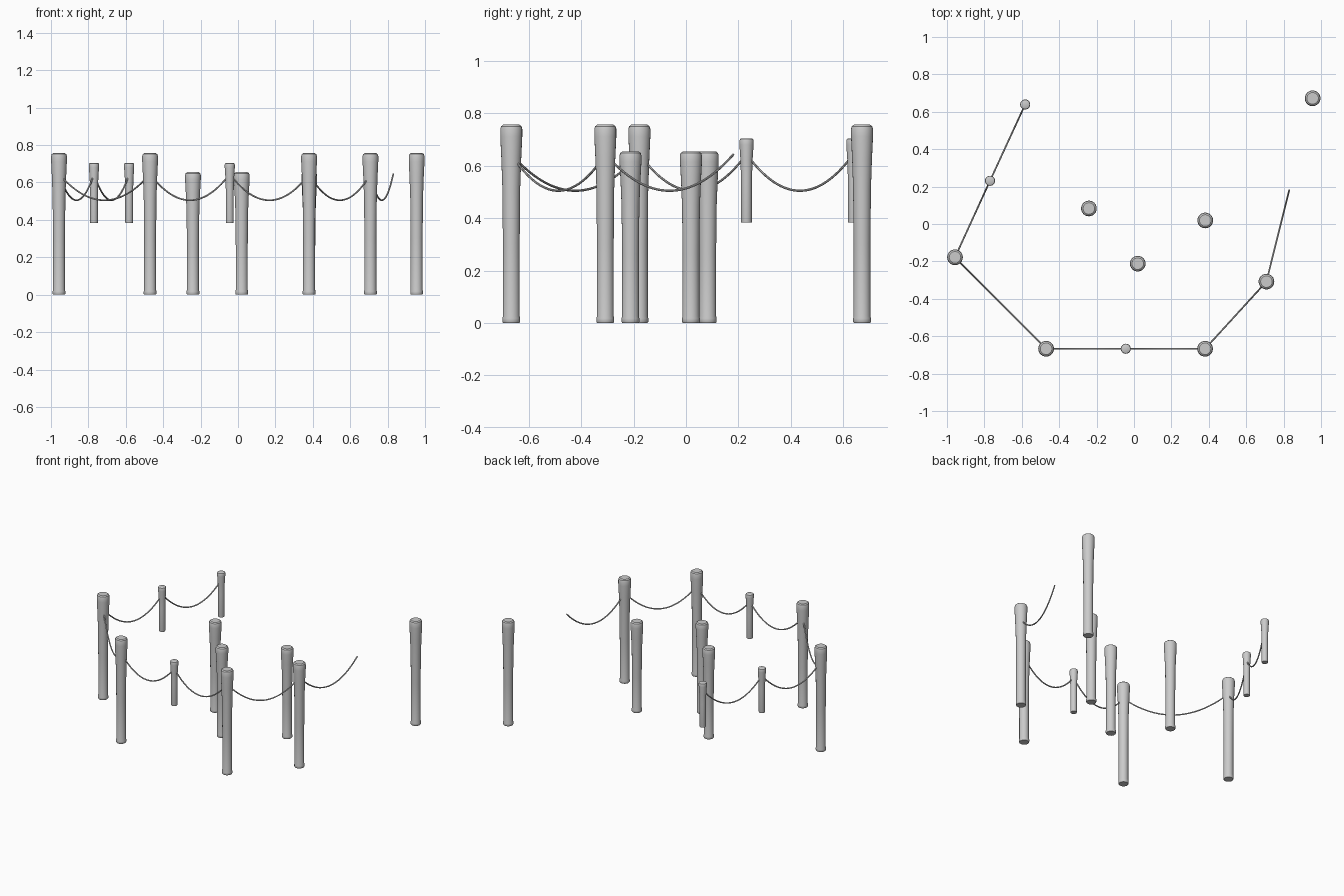
import bpy
import math
from mathutils import Vector

cube = bpy.data.objects.get("Cube")
if cube:
    bpy.data.objects.remove(cube)

# Plain grey for everything
grey = bpy.data.materials.new("plain grey")
grey.use_nodes = True
grey.diffuse_color = (0.6, 0.6, 0.6, 1)
grey.node_tree.nodes["Principled BSDF"].inputs["Base Color"].default_value = (0.6, 0.6, 0.6, 1)


def finish(name, verts, faces):
    mesh = bpy.data.meshes.new(name)
    mesh.from_pydata(verts, [], faces)
    mesh.materials.append(grey)
    obj = bpy.data.objects.new(name, mesh)
    bpy.context.collection.objects.link(obj)
    bpy.ops.object.select_all(action='DESELECT')
    obj.select_set(True)
    bpy.context.view_layer.objects.active = obj
    bpy.ops.object.shade_smooth_by_angle(angle=math.radians(35))
    return obj


def turned_post(name, x, y, profile, sides=24):
    """Revolve (radius, height) pairs about a vertical axis and close both ends."""
    verts, faces = [], []
    for r, z in profile:
        for s in range(sides):
            a = math.tau * s / sides
            verts.append((r * math.cos(a), r * math.sin(a), z))
    for k in range(len(profile) - 1):
        for s in range(sides):
            t = (s + 1) % sides
            faces.append((k * sides + s, k * sides + t,
                          (k + 1) * sides + t, (k + 1) * sides + s))
    faces.append(tuple(reversed(range(sides))))
    last = (len(profile) - 1) * sides
    faces.append(tuple(range(last, last + sides)))
    finish(name, verts, faces).location = (x, y, 0)


def large_profile(h):
    # small foot, slim shaft, flared head with a rounded rim
    return [(0.031, 0), (0.034, 0.005), (0.034, 0.018), (0.032, 0.026),
            (0.032, h * 0.4), (0.034, h * 0.68), (0.038, h * 0.83),
            (0.042, h * 0.94), (0.042, h - 0.016), (0.039, h - 0.006), (0.031, h)]


small_profile = [(0.020, 0.383), (0.021, 0.388), (0.021, 0.55), (0.023, 0.62),
                 (0.027, 0.68), (0.027, 0.696), (0.025, 0.702), (0.020, 0.705)]


def hanging_rope(name, a, b, high=0.645, low=0.505, radius=0.0045, steps=28, sides=8):
    """Sweep a round section along a sagging curve between two plan points."""
    a, b = Vector((*a, 0)), Vector((*b, 0))
    along = (b - a).normalized()
    side = Vector((-along.y, along.x, 0))
    verts, faces = [], []
    for i in range(steps + 1):
        u = 2 * i / steps - 1
        p = a.lerp(b, i / steps)
        p.z = low + (high - low) * u * u
        slope = 4 * (high - low) * u / (b - a).length
        normal = Vector((-slope * along.x, -slope * along.y, 1)).normalized()
        for s in range(sides):
            t = math.tau * s / sides
            verts.append(p + radius * (math.cos(t) * side + math.sin(t) * normal))
    for i in range(steps):
        for s in range(sides):
            t = (s + 1) % sides
            faces.append((i * sides + s, (i + 1) * sides + s,
                          (i + 1) * sides + t, i * sides + t))
    faces.append(tuple(range(sides)))
    faces.append(tuple(reversed(range(steps * sides, (steps + 1) * sides))))
    finish(name, verts, faces)


# Posts: tall around the edge, medium inside, small ones holding up the ropes
tall = [(-0.957, -0.178), (-0.47, -0.667), (0.38, -0.667), (0.708, -0.308), (0.955, 0.672)]
medium = [(-0.241, 0.083), (0.02, -0.212), (0.381, 0.019)]
small = [(-0.582, 0.639), (-0.77, 0.231), (-0.044, -0.667)]
for i, (x, y) in enumerate(tall, 1):
    turned_post(f"tall_post_{i}", x, y, large_profile(0.757))
for i, (x, y) in enumerate(medium, 1):
    turned_post(f"medium_post_{i}", x, y, large_profile(0.655))
for i, (x, y) in enumerate(small, 1):
    turned_post(f"small_post_{i}", x, y, small_profile)

# Chain of ropes, ending in a free end
stops = [small[0], small[1], tall[0], tall[1], small[2], tall[2], tall[3], (0.83, 0.182)]
for i, (a, b) in enumerate(zip(stops, stops[1:]), 1):
    hanging_rope(f"rope_{i}", a, b)
